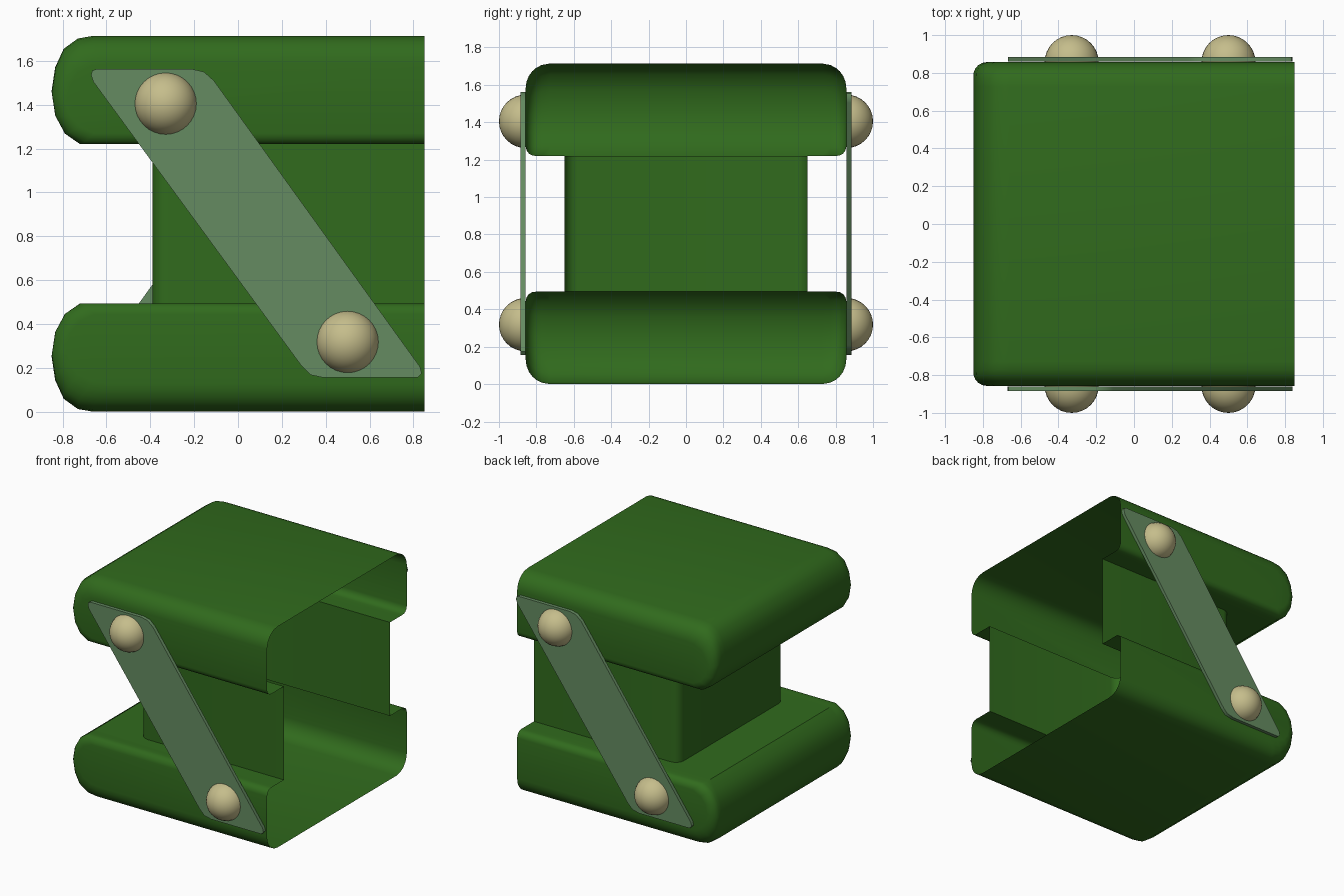
import bpy, bmesh, math
from mathutils import Matrix, Vector

if "Cube" in bpy.data.objects:
    bpy.data.objects.remove(bpy.data.objects["Cube"])

MID_Z = 0.857   # mirror plane between the two drawers
HALF_Y = 0.857
OPEN_X = 0.85


def material(name, rgb):
    m = bpy.data.materials.new(name)
    m.diffuse_color = (*rgb, 1)
    m.use_nodes = True
    m.node_tree.nodes["Principled BSDF"].inputs["Base Color"].default_value = m.diffuse_color
    return m


green = material("green", (0.03, 0.145, 0.012))
pale = material("pale_green", (0.13, 0.26, 0.12))
cream = material("cream", (0.56, 0.51, 0.26))


def make_object(name, bm, mat, angle=35):
    bmesh.ops.recalc_face_normals(bm, faces=bm.faces[:])
    me = bpy.data.meshes.new(name)
    bm.to_mesh(me)
    bm.free()
    ob = bpy.data.objects.new(name, me)
    bpy.context.collection.objects.link(ob)
    me.materials.append(mat)
    bpy.ops.object.select_all(action='DESELECT')
    ob.select_set(True)
    bpy.context.view_layer.objects.active = ob
    bpy.ops.object.shade_smooth_by_angle(angle=math.radians(angle))
    return ob


def loft(rings):
    bm = bmesh.new()
    vs = [[bm.verts.new(p) for p in r] for r in rings]
    n = len(vs[0])
    for a, b in zip(vs, vs[1:]):
        for i in range(n):
            bm.faces.new((a[i], a[(i + 1) % n], b[(i + 1) % n], b[i]))
    bm.faces.new(vs[0])
    bm.faces.new(vs[-1])
    return bm


def inset(r, s):
    """How far a quarter-round of radius r is pulled in at depth s."""
    return 0 if s >= r else r - math.sqrt(r * r - (r - s) ** 2)


# Rounded pad: side profile lofted across y, soft on top, tighter below
PROFILE = [(1.0, 1.22), (-0.72, 1.22), (-0.79, 1.27), (-0.834, 1.355), (-0.85, 1.463),
           (-0.834, 1.57), (-0.795, 1.655), (-0.73, 1.702), (-0.66, 1.714), (1.0, 1.714)]


def pad(name, flip):
    depths = [0, 0.004, 0.017, 0.035, 0.055, 0.085, 0.13]
    slices = [(-HALF_Y + s, s) for s in depths] + [(HALF_Y - s, s) for s in reversed(depths)]
    rings = []
    for y, s in slices:
        top, low, left = 1.714 - inset(0.13, s), 1.22 + inset(0.05, s), -0.85 + inset(0.07, s)
        ring = []
        for x, z in PROFILE:
            z = low + (z - 1.22) / 0.494 * (top - low)
            x = 1.0 + (x - 1.0) / 1.85 * (1.0 - left)
            ring.append((x, y, 2 * MID_Z - z if flip else z))
        rings.append(ring)
    return make_object(name, loft(rings), green)


body = pad("body_shell", False)
lower = pad("lower_pad", True)

# Narrow neck with rounded rear corners
r = 0.07
outline = [(1.1, -0.65)]
for cy, start in ((-0.65 + r, 270), (0.65 - r, 180)):
    for k in range(5):
        a = math.radians(start - k * 22.5)
        outline.append((-0.39 + r + r * math.cos(a), cy + r * math.sin(a)))
outline.append((1.1, 0.65))
neck = make_object("neck", loft([[(x, y, z) for x, y in outline] for z in (0.4, 1.31)]), green)

# Join the three into one hollow skin
bpy.context.view_layer.objects.active = body
for other in (neck, lower):
    mod = body.modifiers.new("join", 'BOOLEAN')
    mod.operation = 'UNION'
    mod.solver = 'EXACT'
    mod.object = other
    # keep the join ahead of the smoothing modifier, if there is one
    body.modifiers.move(len(body.modifiers) - 1, 0)
    bpy.ops.object.modifier_apply(modifier=mod.name)
    bpy.data.objects.remove(other)

# Slice off the +x end to leave it open
bm = bmesh.new()
bm.from_mesh(body.data)
bmesh.ops.bisect_plane(bm, geom=bm.verts[:] + bm.edges[:] + bm.faces[:],
                       plane_co=(OPEN_X, 0, 0), plane_no=(1, 0, 0), clear_outer=True)
bm.to_mesh(body.data)
bm.free()
bpy.ops.object.select_all(action='DESELECT')
body.select_set(True)
bpy.ops.object.shade_smooth_by_angle(angle=math.radians(35))

# Diagonal links and domed rivets; the rear set is the front set turned half way round
PLATE = [(-0.67, 1.535), (-0.665, 1.555), (-0.645, 1.563), (-0.21, 1.563), (-0.155, 1.55),
         (-0.11, 1.51), (0.83, 0.205), (0.838, 0.175), (0.82, 0.155), (0.39, 0.155),
         (0.33, 0.168), (0.29, 0.208), (-0.66, 1.505)]
turn = Matrix.Translation((0.085, 0, 0)) @ Matrix.Rotation(math.pi, 4, 'Z') @ Matrix.Translation((-0.085, 0, 0))

for side, mat in (("front", Matrix.Identity(4)), ("rear", turn)):
    bm = loft([[(x, y, z) for x, z in PLATE] for y in (-0.859, -0.885)])
    bm.transform(mat)
    make_object(side + "_link", bm, pale)
    for level, x, z in (("upper", -0.33, 1.405), ("lower", 0.5, 0.318)):
        bm = bmesh.new()
        bmesh.ops.create_uvsphere(bm, u_segments=32, v_segments=16, radius=0.143)
        bmesh.ops.delete(bm, geom=[v for v in bm.verts if v.co.z < -0.001], context='VERTS')
        bm.transform(mat @ Matrix.Translation((x, -0.857, z)) @ Matrix.Rotation(math.pi / 2, 4, 'X'))
        make_object(f"{side}_{level}_rivet", bm, cream)
